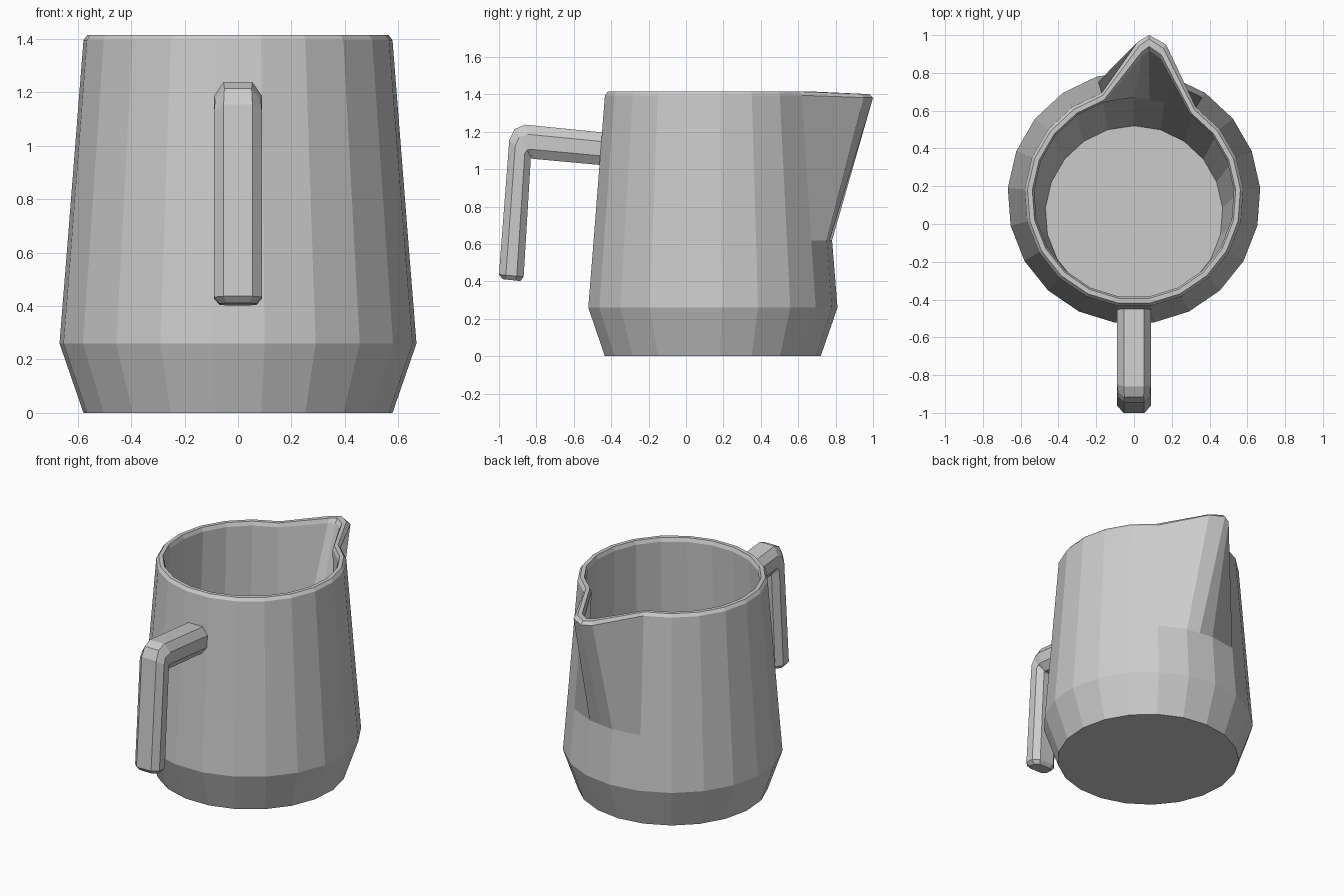
import bpy, bmesh
from math import sin, cos, pi

if "Cube" in bpy.data.objects:
    bpy.data.objects.remove(bpy.data.objects["Cube"])


def loft(name, rings):
    """Bridge equal-length vertex rings and cap both ends."""
    bm = bmesh.new()
    vs = [[bm.verts.new(p) for p in r] for r in rings]
    n = len(vs[0])
    for a, b in zip(vs, vs[1:]):
        for i in range(n):
            j = (i + 1) % n
            bm.faces.new((a[i], a[j], b[j], b[i]))
    bm.faces.new(vs[0])
    bm.faces.new(vs[-1])
    bmesh.ops.recalc_face_normals(bm, faces=bm.faces)
    me = bpy.data.meshes.new(name)
    bm.to_mesh(me)
    bm.free()
    ob = bpy.data.objects.new(name, me)
    bpy.context.collection.objects.link(ob)
    return ob


# Jug wall: 21 sides plus one extra column in the middle of the spout
STEP = 2 * pi / 21


def jug_ring(z, r, cy=0.14, spout=None):
    pts = [(r * sin(i * STEP), cy + r * cos(i * STEP), z) for i in range(21)]
    mid = tuple((a + b) / 2 for a, b in zip(pts[0], pts[1]))
    pts.insert(1, mid)
    if spout:
        for i, (x, y) in enumerate(spout):
            pts[i] = (x, y, z - 0.012)
    return pts


loft("jug_body", [
    jug_ring(0, 0.58),
    jug_ring(0.26, 0.67),
    jug_ring(0.62, 0.641),
    jug_ring(1.395, 0.58, spout=[(0.02, 0.965), (0.08, 1.0), (0.17, 0.95)]),
    jug_ring(1.415, 0.565, spout=[(0.03, 0.945), (0.08, 0.98), (0.155, 0.93)]),
    jug_ring(1.415, 0.54, spout=[(0.04, 0.91), (0.08, 0.94), (0.145, 0.895)]),
    jug_ring(1.39, 0.53, spout=[(0.045, 0.89), (0.08, 0.92), (0.14, 0.875)]),
    jug_ring(0.62, 0.55, 0.12),
    jug_ring(0.10, 0.47, 0.05),
])


# Handle: chamfered section swept down an angled path
def handle_ring(outer, inner, w=0.09, c=0.28):
    section = [(-0.6, 0), (0.6, 0), (1, c), (1, 1 - c),
               (0.6, 1), (-0.6, 1), (-1, 1 - c), (-1, c)]
    return [(x * w, outer[0] + (inner[0] - outer[0]) * t,
             outer[1] + (inner[1] - outer[1]) * t) for x, t in section]


loft("handle", [
    handle_ring((-0.98, 0.412), (-0.885, 0.402), 0.07),
    handle_ring((-1.0, 0.437), (-0.868, 0.425)),
    handle_ring((-0.945, 1.155), (-0.83, 1.055)),
    handle_ring((-0.915, 1.215), (-0.825, 1.06), 0.085),
    handle_ring((-0.86, 1.238), (-0.815, 1.055)),
    handle_ring((-0.43, 1.195), (-0.43, 1.02)),
])
